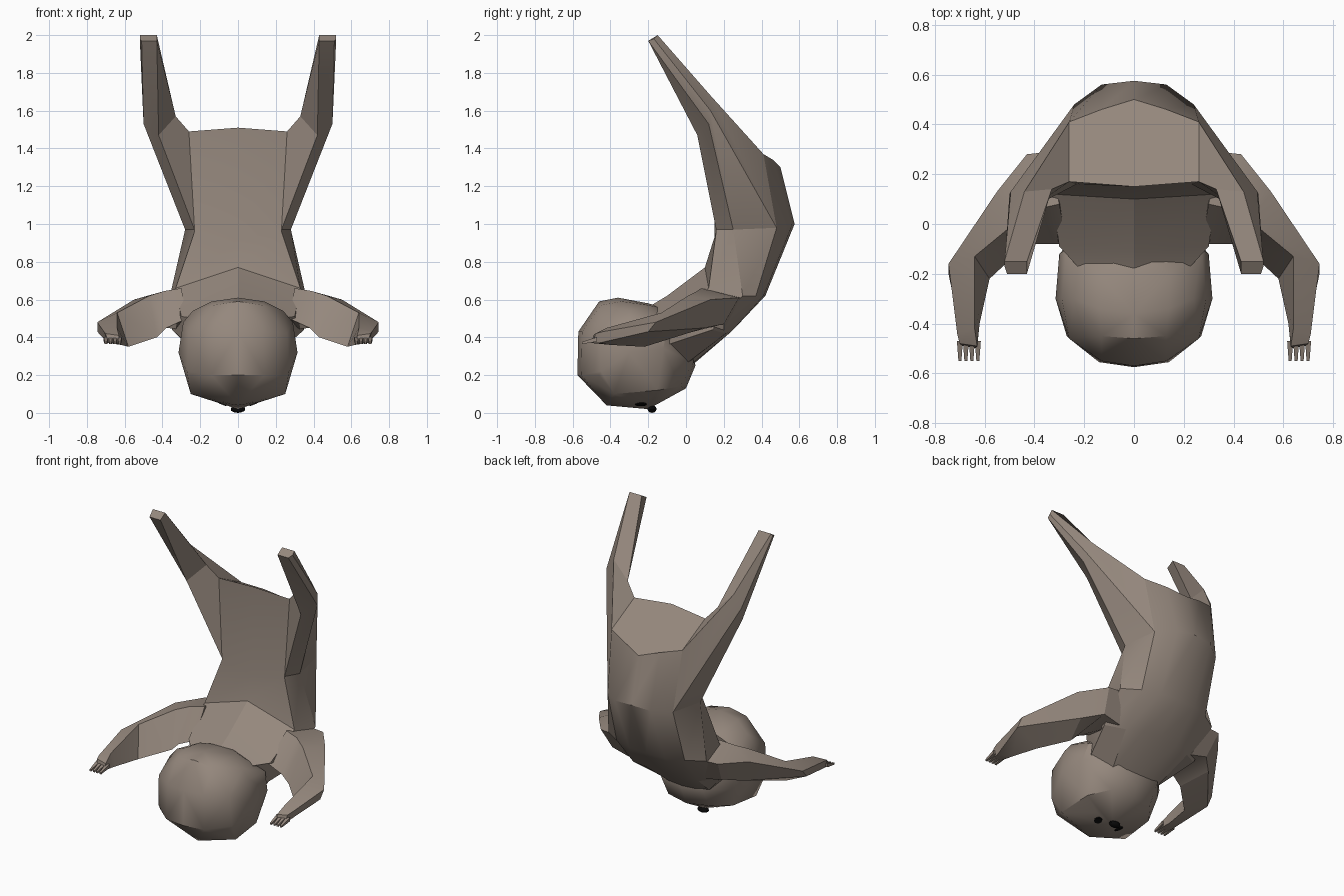
import bpy
import bmesh
import math
from mathutils import Matrix, Vector

cube = bpy.data.objects.get("Cube")
if cube:
    bpy.data.objects.remove(cube, do_unlink=True)


def make_material(name, colour):
    material = bpy.data.materials.new(name)
    material.use_nodes = True
    material.diffuse_color = colour
    material.node_tree.nodes["Principled BSDF"].inputs["Base Color"].default_value = colour
    return material


FUR = make_material("brown fur", (0.30, 0.245, 0.205, 1))
BLACK = make_material("black", (0.003, 0.003, 0.003, 1))


def finish(bm, name, material, angle=30):
    """Turn a bmesh into a named object with smooth shading and sharp edges."""
    bmesh.ops.recalc_face_normals(bm, faces=bm.faces)
    mesh = bpy.data.meshes.new(name)
    bm.to_mesh(mesh)
    bm.free()
    mesh.materials.append(material)
    obj = bpy.data.objects.new(name, mesh)
    bpy.context.collection.objects.link(obj)
    bpy.ops.object.select_all(action="DESELECT")
    obj.select_set(True)
    bpy.context.view_layer.objects.active = obj
    bpy.ops.object.shade_smooth_by_angle(angle=math.radians(angle))
    return obj


def flip(point, side):
    return (point[0] * side, point[1], point[2])


def loft(name, rings, side=1, angle=30):
    """Skin a series of matching closed rings and cap both ends."""
    bm = bmesh.new()
    loops = [[bm.verts.new(flip(p, side)) for p in ring] for ring in rings]
    count = len(loops[0])
    for low, high in zip(loops, loops[1:]):
        for i in range(count):
            j = (i + 1) % count
            bm.faces.new((low[i], low[j], high[j], high[i]))
    bm.faces.new(loops[0])
    bm.faces.new(loops[-1])
    return finish(bm, name, FUR, angle)


def full_ring(half):
    """Complete a half ring that starts and ends on the centre line."""
    return half + [flip(p, -1) for p in reversed(half[1:-1])]


# Torso: half rings run from belly centre round the flank to the spine
neck = [(0, -.2, .56), (.2, -.2, .5), (.26, -.1, .36),
        (.17, 0, .26), (.09, .02, .25), (0, .03, .25)]
shoulders = [(0, -.1, .62), (.3, -.09, .51), (.35, .14, .44),
             (.24, .21, .42), (.13, .24, .43), (0, .25, .44)]
chest = [(0, .1, .77), (.33, .12, .66), (.36, .3, .62),
         (.25, .37, .62), (.13, .41, .62), (0, .42, .62)]
waist = [(0, .15, .92), (.23, .16, .96), (.28, .25, .97),
         (.24, .48, .98), (.13, .56, .99), (0, .575, 1)]
rump = [(0, .15, 1.51), (.26, .17, 1.49), (.26, .29, 1.43),
        (.26, .41, 1.37), (.13, .46, 1.34), (0, .5, 1.3)]
loft("torso", [full_ring(r) for r in (neck, shoulders, chest, waist, rump)])

# Head: a faceted hull, with the face turned downward
head_points = [
    (0, -.42, .04), (0, -.2, .02), (.12, -.36, .06), (.12, -.2, .065),
    (.25, -.38, .1), (.24, -.15, .12),
    (0, 0, .13), (.15, -.03, .14), (0, .05, .25), (.15, .04, .27),
    (.14, .02, .4), (.25, -.08, .25), (.27, -.1, .45),
    (.315, -.3, .32), (.3, -.12, .34), (.27, -.45, .22), (.29, -.3, .48),
    (0, -.575, .2), (.14, -.555, .2), (.25, -.46, .2),
    (0, -.57, .43), (.13, -.55, .43), (.26, -.46, .42),
    (0, -.46, .59), (.13, -.45, .57), (0, -.36, .61), (.14, -.34, .59),
    (0, -.2, .58), (.14, -.2, .57), (.24, -.3, .54), (0, -.1, .55)]
bm = bmesh.new()
for point in head_points:
    bm.verts.new(point)
    if point[0]:
        bm.verts.new(flip(point, -1))
hull = bmesh.ops.convex_hull(bm, input=bm.verts)
loose = [v for v in bm.verts if not v.link_faces]
bmesh.ops.delete(bm, geom=loose, context="VERTS")
finish(bm, "head", FUR, 35)

# Nose
bm = bmesh.new()
bmesh.ops.create_icosphere(bm, subdivisions=2, radius=1)
bmesh.ops.transform(bm, verts=bm.verts, matrix=Matrix.Translation((0, -.18, .02))
                    @ Matrix.Diagonal((.04, .025, .02, 1)))
finish(bm, "nose", BLACK)

# Limb rings for the left side
hip = [(.23, .16, .97), (.28, .25, .97), (.24, .48, .98), (.26, .41, 1.37), (.26, .17, 1.49)]
knee = [(.42, .06, 1.47), (.5, .12, 1.53), (.495, .13, 1.6), (.44, .13, 1.68), (.33, .14, 1.57)]
foot = [(.43, -.2, 1.97), (.51, -.2, 1.97), (.52, -.17, 1.98), (.52, -.15, 2), (.43, -.15, 2)]

arm_root = [(.3, .08, .66), (.34, .29, .61), (.28, .2, .44), (.27, -.08, .5)]
upper_arm = [(.39, .06, .645), (.43, .28, .61), (.4, .2, .47), (.38, -.08, .45)]
elbow = [(.47, .01, .62), (.55, .13, .6), (.5, .1, .45), (.43, -.08, .4)]
forearm = [(.64, -.13, .53), (.745, -.16, .48), (.745, -.2, .43), (.58, -.22, .35)]
wrist = [(.64, -.42, .45), (.71, -.44, .43), (.69, -.46, .37), (.62, -.4, .36)]
hand = [(.63, -.49, .41), (.7, -.48, .42), (.69, -.49, .37), (.63, -.5, .37)]


def claw_ring(x, y, z, size):
    corners = ((-1, -1), (1, -1), (1, 1), (-1, 1))
    return [(x + size * a, y, z + size * b) for a, b in corners]


for side, label in ((1, "left"), (-1, "right")):
    loft(label + "_leg", [hip, knee, foot], side, 25)
    loft(label + "_arm", [arm_root, upper_arm, elbow, forearm, wrist, hand], side, 25)

    # Claws
    for i in range(4):
        x = .627 + .024 * i
        loft(f"{label}_claw_{i + 1}",
             [claw_ring(x, -.47, .39, .012), claw_ring(x, -.55, .37, .006)], side)

    # Eye plate lying on the sloping face
    bm = bmesh.new()
    bmesh.ops.create_cone(bm, cap_ends=True, segments=10, radius1=1, radius2=1, depth=1)
    place = (Matrix.Translation((.08 * side, -.24, .047))
             @ Matrix.Rotation(-side * math.radians(20), 4, Vector((0, 1, 0)))
             @ Matrix.Diagonal((.022, .03, .0095, 1)))
    bmesh.ops.transform(bm, verts=bm.verts, matrix=place)
    finish(bm, label + "_eye", BLACK)
